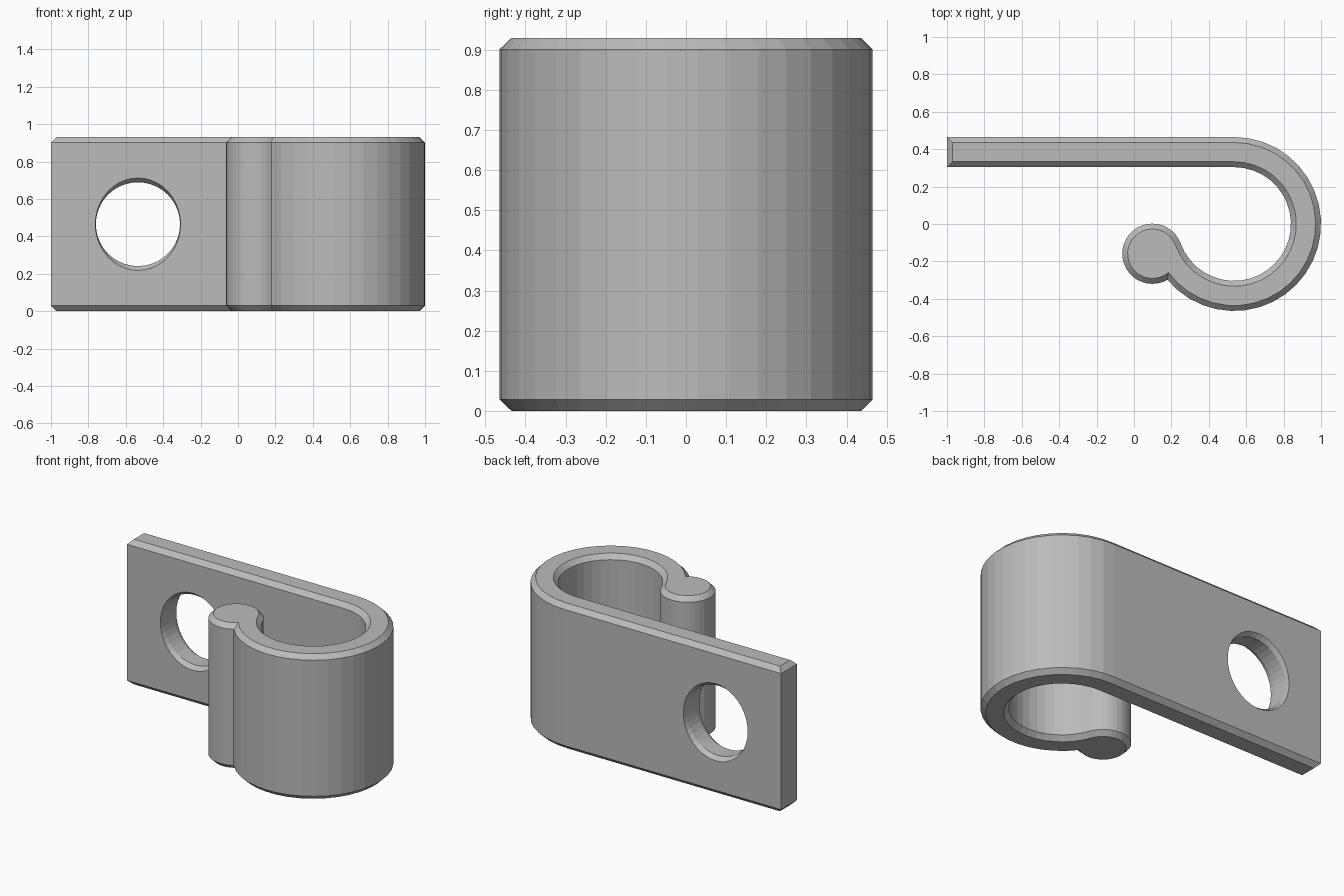
import bpy, bmesh, math

if "Cube" in bpy.data.objects:
    bpy.data.objects.remove(bpy.data.objects["Cube"])

R_OUT, R_IN, R_BEAD = 0.465, 0.304, 0.161   # outer loop, inner loop, rounded lip
HEIGHT, CHAMFER = 0.93, 0.029
CX = 0.535                                  # loop centre
LIP = math.radians(200)                     # direction of the lip from the loop centre
BX, BY = CX + R_OUT * math.cos(LIP), R_OUT * math.sin(LIP)


def arc(cx, cy, r, a0, a1, n):
    return [(cx + r * math.cos(a0 + (a1 - a0) * i / n),
             cy + r * math.sin(a0 + (a1 - a0) * i / n)) for i in range(n + 1)]


def outline(d):
    """Clip profile seen from above, inset by d."""
    ro, rb, ri = R_OUT - d, R_BEAD - d, R_IN + d
    # notch where the outer loop meets the lip
    swing = math.acos((R_OUT ** 2 + ro ** 2 - rb ** 2) / (2 * R_OUT * ro))
    end = LIP + swing - 2 * math.pi
    nx, ny = CX + ro * math.cos(end), ro * math.sin(end)
    start = math.atan2(ny - BY, nx - BX)
    pts = [(-1 + d, ro)]
    pts += arc(CX, 0, ro, math.pi / 2, end, 24)
    pts += arc(BX, BY, rb, start, LIP - 3 * math.pi, 28)[1:]
    pts += arc(CX, 0, ri, LIP, 2.5 * math.pi, 26)[1:]
    pts.append((-1 + d, ri))
    return pts


def loft(name, rings, mat):
    """Closed solid through matching rings of points."""
    bm = bmesh.new()
    loops = [[bm.verts.new(p) for p in ring] for ring in rings]
    n = len(loops[0])
    for a, b in zip(loops, loops[1:]):
        for i in range(n):
            j = (i + 1) % n
            bm.faces.new((a[i], a[j], b[j], b[i]))
    bm.faces.new(loops[0])
    bm.faces.new(loops[-1])
    bmesh.ops.recalc_face_normals(bm, faces=bm.faces)
    mesh = bpy.data.meshes.new(name)
    bm.to_mesh(mesh)
    bm.free()
    mesh.materials.append(mat)
    ob = bpy.data.objects.new(name, mesh)
    bpy.context.collection.objects.link(ob)
    return ob


grey = bpy.data.materials.new("grey")
grey.diffuse_color = (0.5, 0.5, 0.5, 1)
grey.use_nodes = True
grey.node_tree.nodes["Principled BSDF"].inputs["Base Color"].default_value = grey.diffuse_color

# clip body with chamfered top and bottom rims
levels = [(0, CHAMFER), (CHAMFER, 0), (HEIGHT - CHAMFER, 0), (HEIGHT, CHAMFER)]
clip = loft("clip_body", [[(x, y, z) for x, y in outline(d)] for z, d in levels], grey)

# screw hole, with mouths slightly taller than the bore
BORE, MOUTH = (0.225, 0.224), (0.228, 0.247)
sections = [(R_IN - 0.02, MOUTH), (R_IN, MOUTH), (R_IN + 0.028, BORE),
            (R_OUT - 0.028, BORE), (R_OUT, MOUTH), (R_OUT + 0.02, MOUTH)]
rings = [[(-0.535 + rx * math.cos(t), y, HEIGHT / 2 + rz * math.sin(t))
          for t in (2 * math.pi * i / 40 for i in range(40))]
         for y, (rx, rz) in sections]
cutter = loft("hole_cutter", rings, grey)
cutter.hide_render = True

cut = clip.modifiers.new("screw_hole", 'BOOLEAN')
cut.operation = 'DIFFERENCE'
cut.solver = 'EXACT'
cut.object = cutter
bpy.context.view_layer.objects.active = clip
bpy.ops.object.modifier_apply(modifier=cut.name)
bpy.data.objects.remove(cutter)
